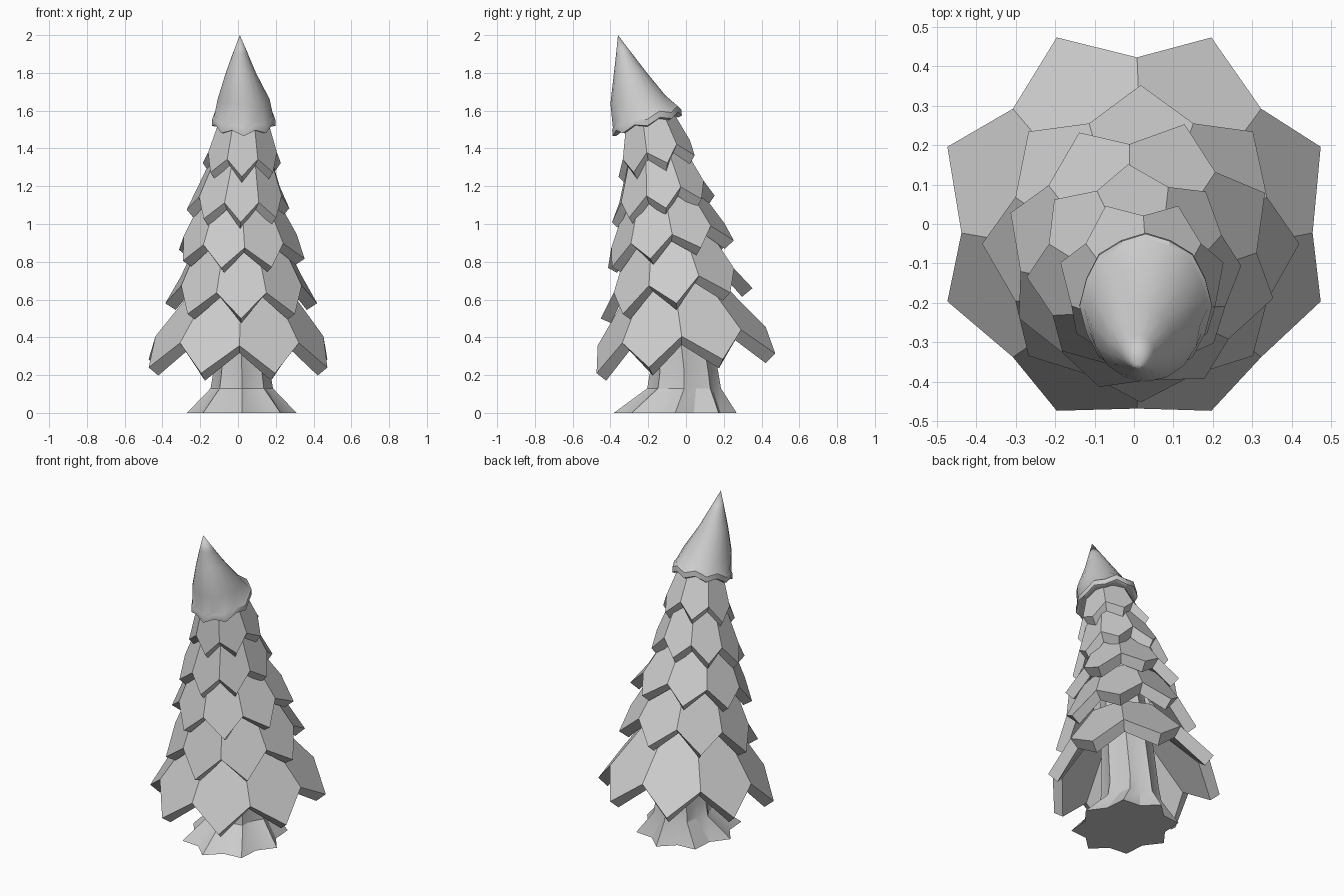
import bpy, bmesh
from math import sin, cos, pi, radians

if "Cube" in bpy.data.objects:
    bpy.data.objects.remove(bpy.data.objects["Cube"])

# Leaning axis of the tree: (z, x, y)
AXIS = [(0.26, 0, 0), (0.58, .017, -.05), (0.84, .02, -.08), (1.08, 0, -.12),
        (1.31, .02, -.145), (1.52, .03, -.2)]


def axis(z):
    if z <= AXIS[0][0]:
        return 0, 0
    for (z0, x0, y0), (z1, x1, y1) in zip(AXIS, AXIS[1:]):
        if z <= z1:
            t = (z - z0) / (z1 - z0)
            return x0 + t * (x1 - x0), y0 + t * (y1 - y0)
    return AXIS[-1][1:]


def finish(bm, name, smooth=None):
    bmesh.ops.recalc_face_normals(bm, faces=bm.faces)
    me = bpy.data.meshes.new(name)
    bm.to_mesh(me)
    bm.free()
    ob = bpy.data.objects.new(name, me)
    bpy.context.collection.objects.link(ob)
    if smooth:
        bpy.ops.object.select_all(action='DESELECT')
        ob.select_set(True)
        bpy.context.view_layer.objects.active = ob
        bpy.ops.object.shade_smooth_by_angle(angle=radians(smooth))
    return ob


def leaf_tier(name, n, phase, tilt, tip, notch, top, rim):
    """Tilted skirt of n pointed panels; tip, notch, top, rim are (radius, z)."""
    bm = bmesh.new()

    def ring(r, z, half=0, zc=None):
        cx, cy = axis(tip[1] if zc is None else zc)
        out = []
        for i in range(n):
            a = radians(phase) + (i + half) * 2 * pi / n
            out.append(bm.verts.new((cx + r * cos(a), cy + r * sin(a),
                                     z + tilt * r * sin(a))))
        return out
    dr, dz = rim
    up = ring(*top, -.5, top[1])
    no = ring(*notch, -.5, notch[1])
    ti = ring(*tip)
    no2 = ring(notch[0] - dr, notch[1] - dz, -.5, notch[1])
    ti2 = ring(tip[0] - dr, tip[1] - dz)
    up2 = ring(top[0] - .06, top[1] - .06, -.5, top[1])
    for i in range(n):
        j = (i + 1) % n
        bm.faces.new((up[i], no[i], ti[i], no[j], up[j]))
        bm.faces.new((no[i], no2[i], ti2[i], ti[i]))
        bm.faces.new((ti[i], ti2[i], no2[j], no[j]))
        bm.faces.new((up2[i], up2[j], no2[j], ti2[i], no2[i]))
        bm.faces.new((up[i], up[j], up2[j], up2[i]))
    finish(bm, name)


def loft(name, rings, n, phase, smooth, apex=None):
    """Rings of (x, y, z, rx, ry, tilt, notch scale, notch lift)."""
    bm = bmesh.new()
    prev = None
    for k, (x, y, z, rx, ry, tilt, ns, nl) in enumerate(rings):
        vs = []
        for i in range(n):
            a = radians(phase) + i * 2 * pi / n
            s, l = (ns, nl) if i % 2 else (1, 0)
            dy = ry * s * sin(a)
            vs.append(bm.verts.new((x + rx * s * cos(a), y + dy, z + l + tilt * dy)))
        if prev:
            for i in range(n):
                j = (i + 1) % n
                bm.faces.new((prev[i], prev[j], vs[j], vs[i]))
        else:
            bm.faces.new(vs)
        prev = vs
    if apex:
        p = bm.verts.new(apex)
        for i in range(n):
            bm.faces.new((prev[i], prev[(i + 1) % n], p))
    else:
        bm.faces.new(prev)
    finish(bm, name, smooth)


# Trunk with flared roots
loft("trunk", [
    (.02, -.057, 0, .29, .325, 0, .8, 0),
    (.02, -.01, .13, .165, .195, 0, .84, 0),
    (.02, -.01, .22, .15, .18, 0, .88, 0),
    (.015, -.05, .6, .14, .15, 0, .9, 0),
    (.02, -.17, 1.45, .09, .09, 0, .9, 0)], 16, 0, 25)

# Foliage tiers, bottom to top
leaf_tier("foliage_tier_1", 8, 22.5, .11, (.512, .262), (.445, .405), (.235, .68), (.055, .045))
leaf_tier("foliage_tier_2", 8, 0, .2, (.402, .58), (.345, .70), (.235, .92), (.055, .035))
leaf_tier("foliage_tier_3", 8, 27, .22, (.35, .84), (.30, .94), (.19, 1.15), (.05, .035))
leaf_tier("foliage_tier_4", 8, 3, .26, (.272, 1.08), (.237, 1.17), (.16, 1.36), (.037, .045))
leaf_tier("foliage_tier_5", 7, 270, .28, (.212, 1.31), (.187, 1.39), (.13, 1.56), (.03, .04))

# Smooth pointed top with a scalloped lip
loft("tree_top", [
    (.03, -.21, 1.55, .09, .09, .3, 1, 0),
    (.03, -.205, 1.515, .15, .165, .3, .97, .025),
    (.03, -.205, 1.52, .168, .183, .3, .97, .025),
    (.03, -.208, 1.552, .168, .183, .3, .97, .025),
    (.03, -.212, 1.562, .158, .175, .3, .97, .025),
    (.03, -.255, 1.66, .138, .145, .15, 1, 0),
    (.015, -.296, 1.8, .08, .086, .05, 1, 0),
    (.012, -.327, 1.9, .041, .043, 0, 1, 0)], 16, 0, 40, (.01, -.36, 2.0))
